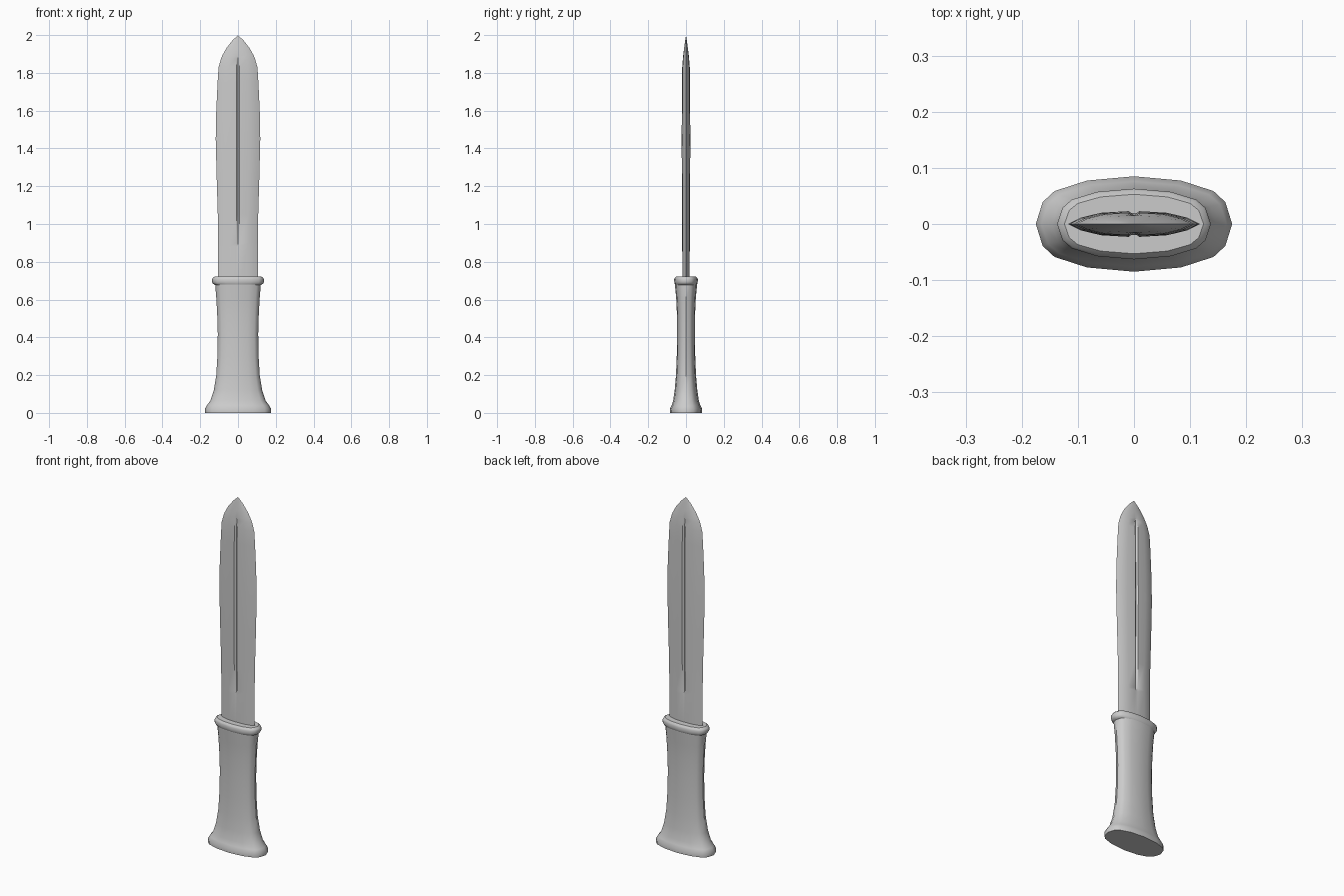
import bpy, bmesh, math

if "Cube" in bpy.data.objects:
    bpy.data.objects.remove(bpy.data.objects["Cube"])


def loft(name, rings, angle=35):
    """Skin a stack of closed rings; a one-point ring becomes a tip."""
    bm = bmesh.new()
    stack = [[bm.verts.new(p) for p in ring] for ring in rings]
    for a, b in zip(stack, stack[1:]):
        n = len(a)
        for i in range(n):
            j = (i + 1) % n
            if len(b) == 1:
                bm.faces.new((a[i], a[j], b[0]))
            else:
                bm.faces.new((a[i], a[j], b[j], b[i]))
    bm.faces.new(stack[0][::-1])
    if len(stack[-1]) > 1:
        bm.faces.new(stack[-1])
    bmesh.ops.recalc_face_normals(bm, faces=bm.faces[:])
    mesh = bpy.data.meshes.new(name)
    bm.to_mesh(mesh)
    bm.free()
    ob = bpy.data.objects.new(name, mesh)
    bpy.context.collection.objects.link(ob)
    bpy.ops.object.select_all(action='DESELECT')
    bpy.context.view_layer.objects.active = ob
    ob.select_set(True)
    bpy.ops.object.shade_smooth_by_angle(angle=math.radians(angle))
    return ob


def mirrored(quarter, z):
    """Quarter outline from (+x, 0) to (0, +y), mirrored to a full ring."""
    half = quarter + [(-x, y) for x, y in quarter[-2::-1]]
    full = half + [(x, -y) for x, y in half[-2:0:-1]]
    return [(x, y, z) for x, y in full]


# Rounded oval shared by the grip and guard
OVAL = [(1, 0), (.93, .46), (.81, .69), (.48, .91), (0, 1)]


def oval(z, hx, hy):
    return mirrored([(hx * x, hy * y) for x, y in OVAL], z)


# Grip with flared base: z, half width, half depth
grip = [(0, .174, .084), (.022, .175, .085), (.04, .165, .076), (.065, .146, .068),
        (.12, .128, .060), (.20, .115, .053), (.30, .109, .049), (.42, .107, .047),
        (.52, .110, .048), (.61, .115, .052), (.67, .120, .058), (.69, .121, .059)]
loft("grip", [oval(*s) for s in grip])

# Guard collar, jutting mainly at the two narrow ends
guard = [(.676, .119, .056), (.683, .132, .060), (.692, .137, .062),
         (.708, .137, .063), (.714, .134, .060), (.722, .124, .053)]
loft("guard", [oval(*s) for s in guard])


# Double-edged blade with a narrow central groove
def section(z, hx, hy, groove):
    g = min(.009, hx * .2)
    return mirrored([(hx, 0), (hx * .8, hy * .5), (hx * .5, hy * .87),
                     (g, hy), (0, hy - groove)], z)


blade = [(.70, .106, .019, 0), (.88, .105, .020, 0), (.90, .105, .020, .008),
         (1.05, .107, .021, .008), (1.25, .113, .022, .008), (1.45, .118, .023, .008),
         (1.60, .115, .022, .008), (1.75, .108, .021, .008), (1.83, .103, .020, .008),
         (1.875, .090, .0165, .006), (1.892, .083, .015, 0), (1.93, .062, .010, 0),
         (1.97, .031, .0045, 0)]
loft("blade", [section(*s) for s in blade] + [[(0, 0, 2.0)]])
